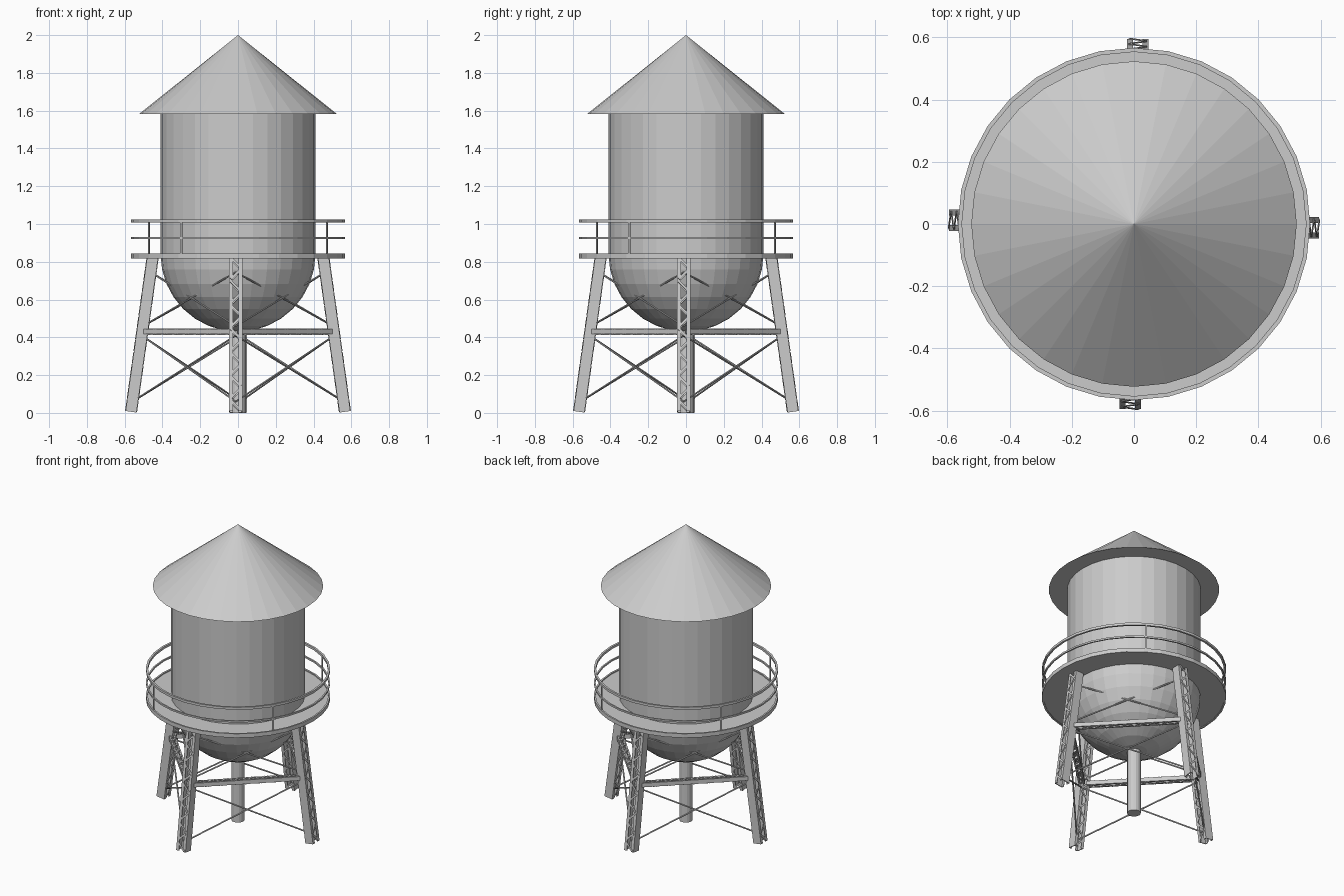
import bpy, bmesh
from math import sin, cos, pi, radians
from mathutils import Vector, Matrix

cube = bpy.data.objects.get("Cube")
if cube:
    bpy.data.objects.remove(cube, do_unlink=True)

steel = bpy.data.materials.new("grey_steel")
steel.use_nodes = True
GREY = (0.6, 0.6, 0.6, 1)
steel.diffuse_color = GREY
steel.node_tree.nodes["Principled BSDF"].inputs["Base Color"].default_value = GREY


def finish(bm, name, copies=("",)):
    """Turn bm into objects, one per copy, each a quarter turn further round."""
    bmesh.ops.recalc_face_normals(bm, faces=bm.faces)
    mesh = bpy.data.meshes.new(name)
    bm.to_mesh(mesh)
    bm.free()
    mesh.materials.append(steel)
    for i, prefix in enumerate(copies):
        ob = bpy.data.objects.new(prefix + name, mesh)
        ob.rotation_euler.z = i * pi / 2
        bpy.context.collection.objects.link(ob)


def lathe(name, profile, steps=32, closed=False):
    """Revolve (radius, height) points about the z axis."""
    bm = bmesh.new()
    vs = [bm.verts.new((r, 0, z)) for r, z in profile]
    es = [bm.edges.new(pair) for pair in zip(vs, vs[1:])]
    if closed:
        es.append(bm.edges.new((vs[-1], vs[0])))
    bmesh.ops.spin(bm, geom=vs + es, cent=(0, 0, 0), axis=(0, 0, 1),
                   angle=2 * pi, steps=steps)
    bmesh.ops.remove_doubles(bm, verts=bm.verts, dist=0.0005)
    finish(bm, name)


def ring(name, r0, r1, z0, z1):
    lathe(name, [(r0, z0), (r1, z0), (r1, z1), (r0, z1)], closed=True)


def frame(p, q, side):
    """Axes of a member: side, depth, length."""
    axis = (q - p).normalized()
    side = (side - axis * side.dot(axis)).normalized()
    return side, axis.cross(side), axis


def bar(bm, p, q, side, w, d):
    """Box from p to q, w wide along side and d deep."""
    s, t, a = frame(p, q, side)
    rot = Matrix((s, t, a)).transposed().to_4x4()
    size = Matrix.Diagonal((w, d, (q - p).length, 1))
    bmesh.ops.create_cube(bm, size=1, matrix=Matrix.Translation((p + q) / 2) @ rot @ size)


def rod(bm, p, q, r):
    rot = (q - p).to_track_quat("Z", "Y").to_matrix().to_4x4()
    bmesh.ops.create_cone(bm, cap_ends=True, segments=8, radius1=r, radius2=r,
                          depth=(q - p).length, matrix=Matrix.Translation((p + q) / 2) @ rot)


def laced(bm, p, q, side, w, d, flange, bays):
    """Two facing channels joined by zigzag lacing bars on both open faces."""
    s, t, a = frame(p, q, side)
    thick = 0.005
    for i in (-1, 1):
        web = s * i * (w - thick) / 2
        bar(bm, p + web, q + web, s, thick, d)
        face = t * i * (d / 2 - thick / 2)
        for j in (-1, 1):
            lip = face + s * j * (w - flange) / 2
            bar(bm, p + lip, q + lip, s, flange, thick)
        lace = t * i * (d / 2 + 0.0015)
        reach = (w - flange) / 2
        for k in range(bays):
            e = 1 if k % 2 else -1
            start = p.lerp(q, (k + 0.1) / bays) + lace - s * e * reach
            end = p.lerp(q, (k + 0.9) / bays) + lace + s * e * reach
            bar(bm, start, end, t.cross(end - start), 0.012, 0.003)


# Tank with a round bottom, conical roof and central pipe
R, MID = 0.41, 0.84
bowl = [(R * sin(i * pi / 16), MID - R * cos(i * pi / 16)) for i in range(9)]
lathe("tank", bowl + [(R, 1.59), (0, 1.59)])
lathe("roof", [(0, 1.583), (0.523, 1.583), (0, 2)])
lathe("central_pipe", [(0, 0), (0.042, 0), (0.042, 0.46)], steps=16)

# Walkway and its railing
ring("walkway_deck", 0.4, 0.56, 0.822, 0.838)
ring("walkway_edge_band", 0.555, 0.566, 0.818, 0.845)
ring("top_rail", 0.553, 0.566, 1.008, 1.024)
ring("middle_rail", 0.556, 0.566, 0.921, 0.932)
bm = bmesh.new()
out = Vector((cos(radians(-122.5)), sin(radians(-122.5)), 0))
foot = out * 0.559
bar(bm, foot + Vector((0, 0, 0.835)), foot + Vector((0, 0, 1.012)), out, 0.005, 0.011)
SIDES = ("front_", "left_", "back_", "right_")
finish(bm, "rail_post", SIDES)


def on_leg(z, turn=0):
    """Point on the centre line of a leg, a quarter turn round if asked."""
    return Matrix.Rotation(turn * pi / 2, 3, "Z") @ Vector((-0.012, -0.567 + 0.14 * z, z))


# Laced legs
bm = bmesh.new()
laced(bm, on_leg(0.006), on_leg(0.824), Vector((1, 0, 0)), 0.07, 0.058, 0.02, 13)
finish(bm, "leg", SIDES)

# Laced beams between neighbouring legs
bm = bmesh.new()
p, q = on_leg(0.43), on_leg(0.43, 1)
laced(bm, p.lerp(q, 0.04), p.lerp(q, 0.96), Vector((1, -1, 0)), 0.04, 0.027, 0.01, 16)
finish(bm, "cross_beam", SIDES)

# Crossed tie rods above and below the beams
bm = bmesh.new()
for low, high in ((0.06, 0.41), (0.46, 0.745)):
    rod(bm, on_leg(low), on_leg(high, 1), 0.005)
    rod(bm, on_leg(high), on_leg(low, 1), 0.005)
finish(bm, "tie_rods", SIDES)
